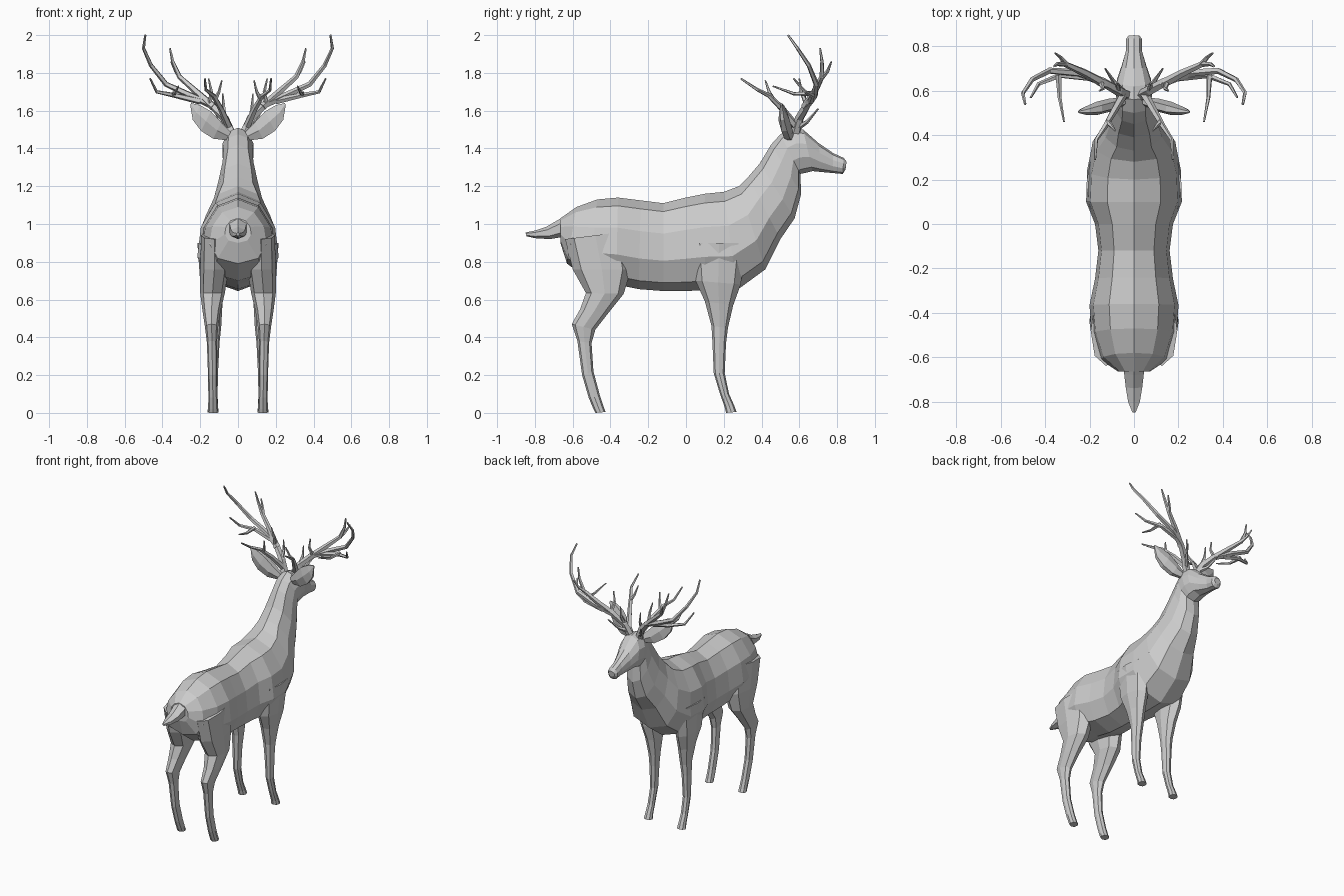
import bpy, bmesh, math
from mathutils import Vector

grey = bpy.data.materials.new("plain grey")
grey.diffuse_color = (0.6, 0.6, 0.6, 1)


def add_loft(bm, rings):
    """Skin a list of equal-sized point rings and cap both ends."""
    vs = [[bm.verts.new(p) for p in r] for r in rings]
    n = len(vs[0])
    for a, b in zip(vs, vs[1:]):
        for i in range(n):
            j = (i + 1) % n
            bm.faces.new((a[i], a[j], b[j], b[i]))
    bm.faces.new(vs[0][::-1])
    bm.faces.new(vs[-1])


def finish(bm, name):
    bmesh.ops.recalc_face_normals(bm, faces=bm.faces)
    me = bpy.data.meshes.new(name)
    bm.to_mesh(me)
    bm.free()
    me.materials.append(grey)
    ob = bpy.data.objects.new(name, me)
    bpy.context.collection.objects.link(ob)
    return ob


def section(ya, za, yb, zb, w, xc=0.0, n=10, egg=0.0, power=0.85):
    """Ring in the plane through side-view points a and b, half width w."""
    a, b = Vector((xc, ya, za)), Vector((xc, yb, zb))
    mid, half = (a + b) / 2, (a - b) / 2
    pts = []
    for i in range(n):
        t = 2 * math.pi * i / n
        c, s = math.cos(t), math.sin(t)
        x = w * math.copysign(abs(s) ** power, s) * (1 - egg * c)
        pts.append(mid + half * c + Vector((x, 0, 0)))
    return pts


def add_tube(bm, path, r0, r1, sx, n=5):
    """Tapered tube along a path, mirrored by sx."""
    pts = [Vector((x * sx, y, z)) for x, y, z in path]
    rings = []
    for i, p in enumerate(pts):
        d = (pts[min(i + 1, len(pts) - 1)] - pts[max(i - 1, 0)]).normalized()
        u = d.cross(Vector((0, 1, 0.2))).normalized()
        v = d.cross(u)
        r = r0 + (r1 - r0) * i / (len(pts) - 1)
        rings.append([p + r * (u * math.cos(k * 2 * math.pi / n)
                               + v * math.sin(k * 2 * math.pi / n)) for k in range(n)])
    add_loft(bm, rings)


# Body, neck and head: top y, z, bottom y, z, half width
body = [
    (-.665, 1.03, -.665, .90, .07), (-.58, 1.09, -.63, .79, .15),
    (-.47, 1.13, -.51, .70, .19), (-.36, 1.14, -.37, .68, .20),
    (-.24, 1.125, -.25, .655, .175), (-.12, 1.11, -.12, .645, .16),
    (0, 1.14, 0, .645, .175), (.10, 1.16, .10, .65, .215),
    (.20, 1.17, .27, .65, .21), (.28, 1.20, .42, .76, .185),
    (.33, 1.25, .50, .92, .14), (.39, 1.32, .575, 1.03, .11),
    (.45, 1.42, .61, 1.16, .085), (.50, 1.475, .605, 1.265, .08),
    (.56, 1.51, .63, 1.27, .085), (.62, 1.50, .67, 1.28, .08),
    (.70, 1.43, .72, 1.275, .058), (.78, 1.375, .775, 1.27, .038),
    (.835, 1.35, .83, 1.265, .038), (.85, 1.33, .845, 1.29, .025)]
bm = bmesh.new()
add_loft(bm, [section(*r, egg=0.15 if i < 11 else 0.0) for i, r in enumerate(body)])
finish(bm, "body_neck_and_head")

# Tail
bm = bmesh.new()
add_loft(bm, [section(*r, n=6) for r in (
    (-.58, 1.08, -.60, .95, .06), (-.68, 1.02, -.66, .93, .05),
    (-.74, .985, -.72, .92, .042), (-.80, .965, -.80, .925, .03),
    (-.85, .955, -.845, .935, .008))])
finish(bm, "tail")

# Legs: back y, z, front y, z, half width, centre x
front_leg = [
    (.03, .90, .32, .90, .06, .155), (.05, .70, .29, .68, .06, .14),
    (.10, .59, .25, .57, .048, .13), (.135, .46, .222, .45, .036, .125),
    (.14, .37, .212, .37, .03, .128), (.147, .21, .205, .21, .024, .13),
    (.18, .10, .228, .10, .024, .132), (.205, .03, .255, .04, .026, .132),
    (.212, 0, .268, .005, .03, .132)]
hind_leg = [
    (-.64, .92, -.32, .96, .07, .125), (-.60, .76, -.29, .76, .075, .125),
    (-.53, .635, -.33, .63, .065, .135), (-.56, .55, -.41, .53, .048, .14),
    (-.605, .47, -.48, .44, .035, .14), (-.575, .38, -.50, .37, .027, .138),
    (-.55, .20, -.49, .22, .024, .135), (-.515, .08, -.455, .09, .024, .133),
    (-.49, .02, -.435, .03, .026, .132), (-.48, 0, -.425, .005, .028, .132)]
for name, leg in (("front_leg", front_leg), ("hind_leg", hind_leg)):
    for sx, side in ((1, "right"), (-1, "left")):
        bm = bmesh.new()
        add_loft(bm, [section(*r[:5], xc=r[5] * sx, n=8) for r in leg])
        finish(bm, f"{name}_{side}")

# Ears: leaf shape, centre x, y, z, half height, half thickness
ear = [(.05, .55, 1.465, .025, .02), (.11, .535, 1.495, .05, .03),
       (.17, .52, 1.545, .06, .03), (.22, .51, 1.59, .045, .018),
       (.25, .505, 1.635, .006, .005)]
# Antlers: path points, start radius, end radius
antler = [
    # main beam
    ([(.035, .58, 1.48), (.07, .60, 1.56), (.14, .64, 1.63), (.25, .68, 1.68),
      (.38, .69, 1.74), (.46, .65, 1.84), (.50, .59, 1.93), (.49, .54, 2.0)], .026, .006),
    # upper forked branch
    ([(.13, .63, 1.62), (.22, .68, 1.70), (.31, .72, 1.78), (.345, .72, 1.86),
      (.36, .71, 1.93)], .022, .005),
    ([(.30, .715, 1.77), (.33, .75, 1.81), (.355, .77, 1.86)], .014, .004),
    # lower outer tine
    ([(.20, .66, 1.65), (.33, .67, 1.68), (.43, .63, 1.70), (.465, .57, 1.77)], .018, .005),
    ([(.34, .67, 1.69), (.335, .57, 1.69), (.315, .46, 1.73)], .014, .004),
    # rear branch
    ([(.05, .58, 1.52), (.09, .51, 1.61), (.13, .44, 1.68), (.17, .38, 1.71),
      (.175, .29, 1.77)], .020, .005),
    ([(.12, .46, 1.66), (.10, .44, 1.70), (.085, .42, 1.76)], .013, .004),
    # brow tines
    ([(.045, .59, 1.51), (.09, .64, 1.54), (.13, .70, 1.61)], .017, .004),
    ([(.07, .60, 1.56), (.075, .63, 1.62), (.08, .63, 1.69)], .014, .004),
    ([(.15, .64, 1.63), (.14, .61, 1.70), (.155, .60, 1.77)], .014, .004)]
for sx, side in ((1, "right"), (-1, "left")):
    bm = bmesh.new()
    add_loft(bm, [[Vector(((x - .5 * h * math.sin(a)) * sx, y + t * math.cos(a),
                           z + h * math.sin(a)))
                   for a in (k * math.pi / 3 for k in range(6))]
                  for x, y, z, h, t in ear])
    finish(bm, f"ear_{side}")
    bm = bmesh.new()
    for path, r0, r1 in antler:
        add_tube(bm, path, r0, r1, sx)
    finish(bm, f"antler_{side}")
